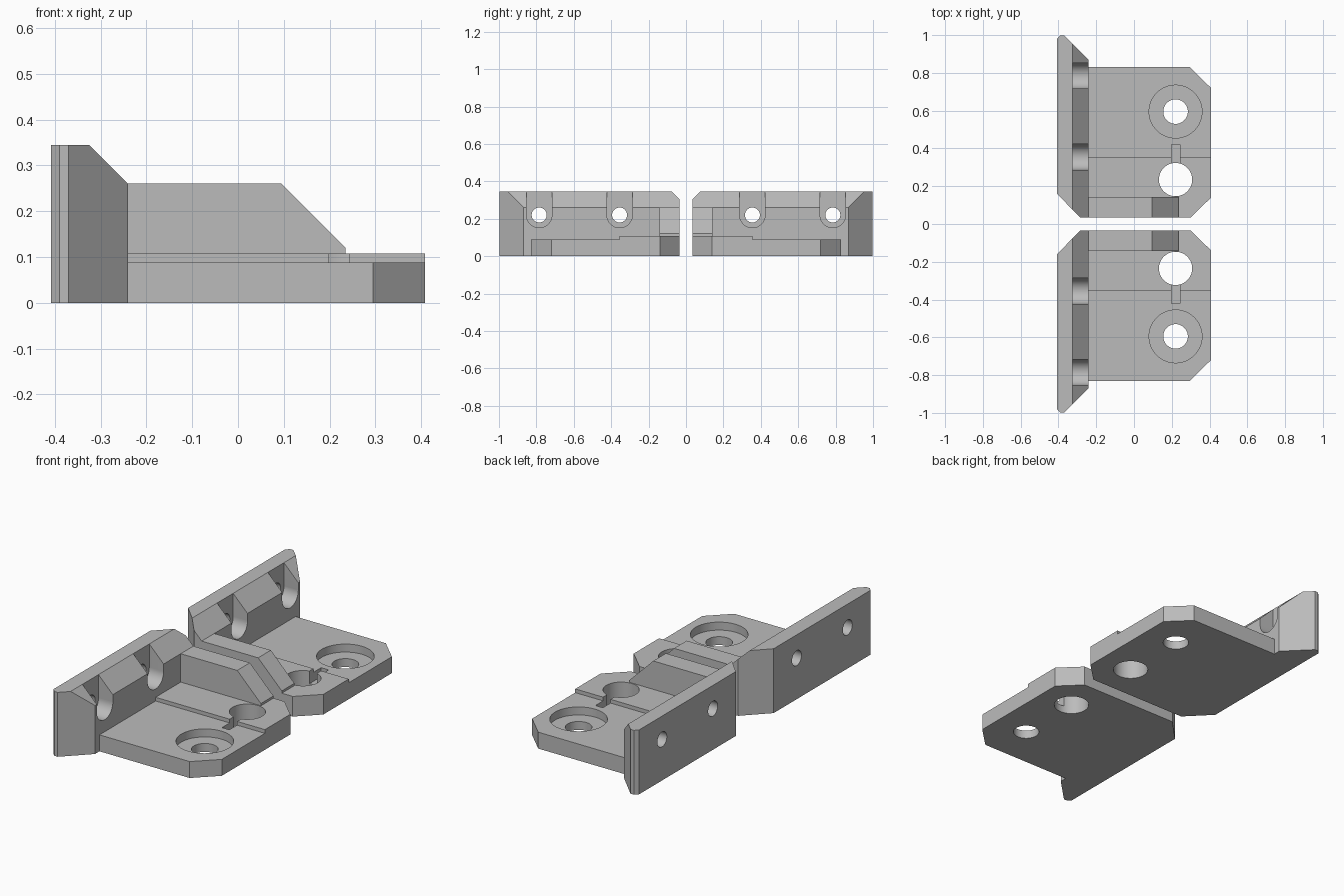
import bpy
import bmesh
from mathutils import Matrix, Vector

cube = bpy.data.objects.get("Cube")
if cube:
    bpy.data.objects.remove(cube, do_unlink=True)

grey = bpy.data.materials.new("plain grey")
grey.use_nodes = True
grey.diffuse_color = (0.5, 0.5, 0.5, 1)
grey.node_tree.nodes["Principled BSDF"].inputs["Base Color"].default_value = (0.5, 0.5, 0.5, 1)


def make(name, bm):
    bmesh.ops.recalc_face_normals(bm, faces=bm.faces)
    mesh = bpy.data.meshes.new(name)
    bm.to_mesh(mesh)
    bm.free()
    mesh.materials.append(grey)
    obj = bpy.data.objects.new(name, mesh)
    bpy.context.collection.objects.link(obj)
    return obj


def prism(name, points, offset):
    """Closed outline of 3D points extruded along an offset."""
    bm = bmesh.new()
    face = bm.faces.new([bm.verts.new(p) for p in points])
    ext = bmesh.ops.extrude_face_region(bm, geom=[face], use_keep_orig=True)
    verts = [g for g in ext["geom"] if isinstance(g, bmesh.types.BMVert)]
    bmesh.ops.translate(bm, vec=Vector(offset), verts=verts)
    return make(name, bm)


def box(name, lo, hi):
    outline = [(lo[0], lo[1], lo[2]), (hi[0], lo[1], lo[2]),
               (hi[0], hi[1], lo[2]), (lo[0], hi[1], lo[2])]
    return prism(name, outline, (0, 0, hi[2] - lo[2]))


def cylinder(name, centre, radius, depth, axis="Z"):
    bm = bmesh.new()
    turn = Matrix.Rotation(1.5707963, 4, "Y") if axis == "X" else Matrix()
    bmesh.ops.create_cone(bm, cap_ends=True, segments=64, radius1=radius, radius2=radius,
                          depth=depth, matrix=Matrix.Translation(centre) @ turn)
    return make(name, bm)


def apply(obj, mod):
    bpy.ops.object.select_all(action="DESELECT")
    bpy.context.view_layer.objects.active = obj
    obj.select_set(True)
    bpy.ops.object.modifier_apply(modifier=mod.name)


def cut(obj, cutter):
    mod = obj.modifiers.new("cut", "BOOLEAN")
    mod.operation = "DIFFERENCE"
    mod.solver = "EXACT"
    mod.object = cutter
    apply(obj, mod)
    bpy.data.objects.remove(cutter, do_unlink=True)


def finish(obj):
    """Mirror to the front bracket and shade."""
    mod = obj.modifiers.new("mirror", "MIRROR")
    mod.use_axis = (False, True, False)
    mod.use_mirror_merge = False
    apply(obj, mod)
    bpy.ops.object.shade_smooth_by_angle(angle=0.5)


# Base plates: chamfered outer corners, a lower step and the screw holes
outline = [(-0.24, 0.035), (0.30, 0.035), (0.408, 0.14), (0.408, 0.72), (0.295, 0.83), (-0.24, 0.83)]
plate = prism("base_plates", [(x, y, 0) for x, y in outline], (0, 0, 0.108))
cut(plate, box("step_cutter", (-0.5, 0.355, 0.088), (0.6, 1.2, 0.3)))
cut(plate, cylinder("large_hole_cutter", (0.22, 0.235, 0.05), 0.088, 0.5))
cut(plate, cylinder("screw_hole_cutter", (0.22, 0.595, 0.05), 0.065, 0.5))
cut(plate, cylinder("counterbore_cutter", (0.22, 0.595, 0.145), 0.14, 0.2))
cut(plate, box("slot_cutter", (0.199, 0.25, 0.04), (0.243, 0.42, 0.3)))
finish(plate)

# Upright walls: chamfered ends, sloped top edge, open screw pockets
outline = [(-0.24, 0.035), (-0.24, 0.868), (-0.37, 0.998), (-0.39, 0.998),
           (-0.408, 0.98), (-0.408, 0.16), (-0.285, 0.035)]
wall = prism("upright_walls", [(x, y, 0) for x, y in outline], (0, 0, 0.345))
slope = [(-0.345, 0.365), (-0.14, 0.16), (-0.14, 0.5), (-0.345, 0.5)]
cut(wall, prism("slope_cutter", [(x, 0, z) for x, z in slope], (0, 1.2, 0)))
for y in (0.355, 0.785):
    cut(wall, cylinder("bolt_hole_cutter", (-0.3, y, 0.22), 0.04, 0.6, "X"))
    cut(wall, cylinder("pocket_cutter", (-0.225, y, 0.22), 0.068, 0.2, "X"))
    cut(wall, box("pocket_top_cutter", (-0.325, y - 0.068, 0.22), (-0.1, y + 0.068, 0.5)))
finish(wall)

# Bracing ribs along the inner edges
profile = [(-0.24, 0.108), (-0.24, 0.26), (0.095, 0.26), (0.235, 0.12), (0.235, 0.108)]
rib = prism("bracing_ribs", [(x, 0.035, z) for x, z in profile], (0, 0.107, 0))
finish(rib)
